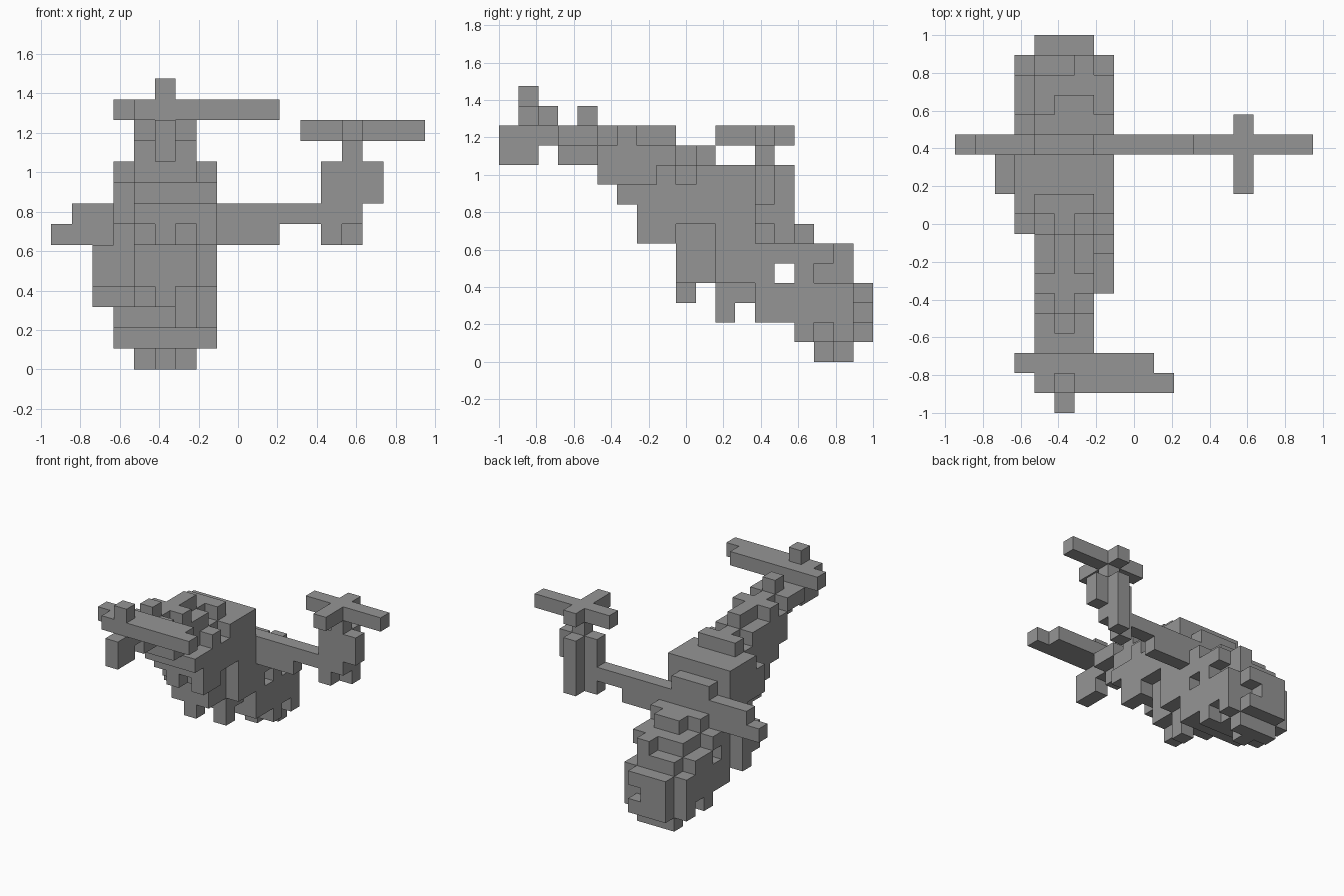
import bpy
import bmesh
from math import radians
from mathutils import Vector

cube = bpy.data.objects.get("Cube")
if cube:
    bpy.data.objects.remove(cube, do_unlink=True)

# One grey material for everything
grey = bpy.data.materials.new("plain_grey")
grey.use_nodes = True
colour = (0.3, 0.3, 0.3, 1)
grey.diffuse_color = colour
grey.node_tree.nodes["Principled BSDF"].inputs["Base Color"].default_value = colour

CELL = 2 / 19
ORIGIN = Vector((-9 * CELL, -1, 0))
AXES = [Vector(axis) for axis in ((1, 0, 0), (0, 1, 0), (0, 0, 1))]


def block(x, y, z):
    """Cells of a solid block; each argument is a (start, end) pair of grid lines."""
    return {(i, j, k) for i in range(*x) for j in range(*y) for k in range(*z)}


def column_rows(column, first_row, profile):
    """Cells of one lengthwise slice, given (bottom, top) for each row."""
    cells = set()
    for row, span in enumerate(profile, first_row):
        cells |= block((column, column + 1), (row, row + 1), span)
    return cells


def build(name, cells):
    """Skin a set of cells with outside faces only."""
    bm = bmesh.new()
    for cell in cells:
        middle = Vector(cell) + Vector((0.5, 0.5, 0.5))
        for a, axis in enumerate(AXES):
            for sign in (-1, 1):
                normal = axis * sign
                neighbour = tuple(int(round(c)) for c in Vector(cell) + normal)
                if neighbour in cells:
                    continue
                u = AXES[(a + 1) % 3] / 2
                v = AXES[(a + 2) % 3] / 2 * sign
                centre = middle + normal / 2
                corners = (centre - u - v, centre + u - v, centre + u + v, centre - u + v)
                bm.faces.new([bm.verts.new(ORIGIN + c * CELL) for c in corners])
    bmesh.ops.remove_doubles(bm, verts=bm.verts, dist=CELL / 100)
    bmesh.ops.dissolve_limit(bm, angle_limit=radians(1), verts=bm.verts, edges=bm.edges)
    mesh = bpy.data.meshes.new(name)
    bm.to_mesh(mesh)
    bm.free()
    mesh.materials.append(grey)
    part = bpy.data.objects.new(name, mesh)
    bpy.context.collection.objects.link(part)
    return part


# Fuselage: (bottom, top) of the spine, shoulders and flanks, row by row from tail to nose
spine = [(10, 12), (10, 13), (9, 12), (8, 12), (6, 12), (6, 12), (3, 11), (4, 11),
         (3, 10), (3, 10), (2, 9), (2, 7), (1, 7), (0, 6), (0, 5), (1, 4)]
shoulder = [(11, 12), (11, 12), (9, 11), (8, 12), (7, 11), (6, 11), (4, 10), (4, 11),
            (3, 10), (3, 10), (2, 9), (2, 7), (1, 6), (1, 6), (0, 5), (1, 4)]
left_flank = [(8, 9), (6, 9), (6, 10), (7, 9), (7, 10), (4, 10), (4, 10),
              (2, 8), (2, 7), (1, 6), (2, 6), (1, 4)]
right_flank = [(7, 9), (7, 10), (4, 10), (3, 10),
               (2, 8), (2, 6), (1, 5), (2, 5), (1, 4)]

fuselage = column_rows(5, 3, spine)
for side in (4, 6):
    fuselage |= column_rows(side, 3, shoulder)
fuselage |= column_rows(7, 6, left_flank) | column_rows(3, 9, right_flank)
# Raised brow and keel foot on the left
fuselage |= block((6, 7), (14, 16), (6, 7)) | block((6, 7), (17, 18), (5, 6))
fuselage |= block((6, 7), (11, 12), (2, 3))
# Slot through the body, eye recess and nose notch
fuselage -= block((3, 8), (14, 15), (4, 5))
fuselage -= block((7, 8), (16, 17), (4, 5))
fuselage -= block((6, 7), (18, 19), (2, 3))
build("fuselage", fuselage)

# Tail: boom tip, crossbar made of two staggered bars, and fin
build("tail_boom_tip", block((5, 6), (0, 2), (10, 12)) | block((5, 6), (2, 3), (11, 12)))
build("tail_crossbar", block((4, 11), (1, 2), (12, 13)) | block((3, 10), (2, 3), (12, 13)))
build("tail_fin", block((5, 6), (1, 2), (13, 14)))

# Long left wing and broken right stub
build("left_wing", block((8, 11), (13, 14), (6, 8)) | block((11, 13), (13, 14), (7, 8)))
build("right_wing_stub", block((1, 3), (13, 14), (6, 8)) | block((0, 1), (13, 14), (6, 7)))
build("right_side_pod", block((2, 3), (11, 13), (4, 6)) | block((2, 3), (12, 13), (3, 4)))

# Engine pod with mast and cross-shaped rotor
engine = block((13, 14), (13, 14), (6, 10)) | block((14, 15), (14, 15), (6, 10))
engine |= block((14, 15), (13, 14), (7, 10)) | block((15, 16), (13, 14), (8, 10))
build("engine_pod", engine)
build("rotor_mast", block((14, 15), (13, 14), (10, 11)))
build("rotor", block((12, 18), (13, 14), (11, 12)) | block((14, 15), (11, 15), (11, 12)))
